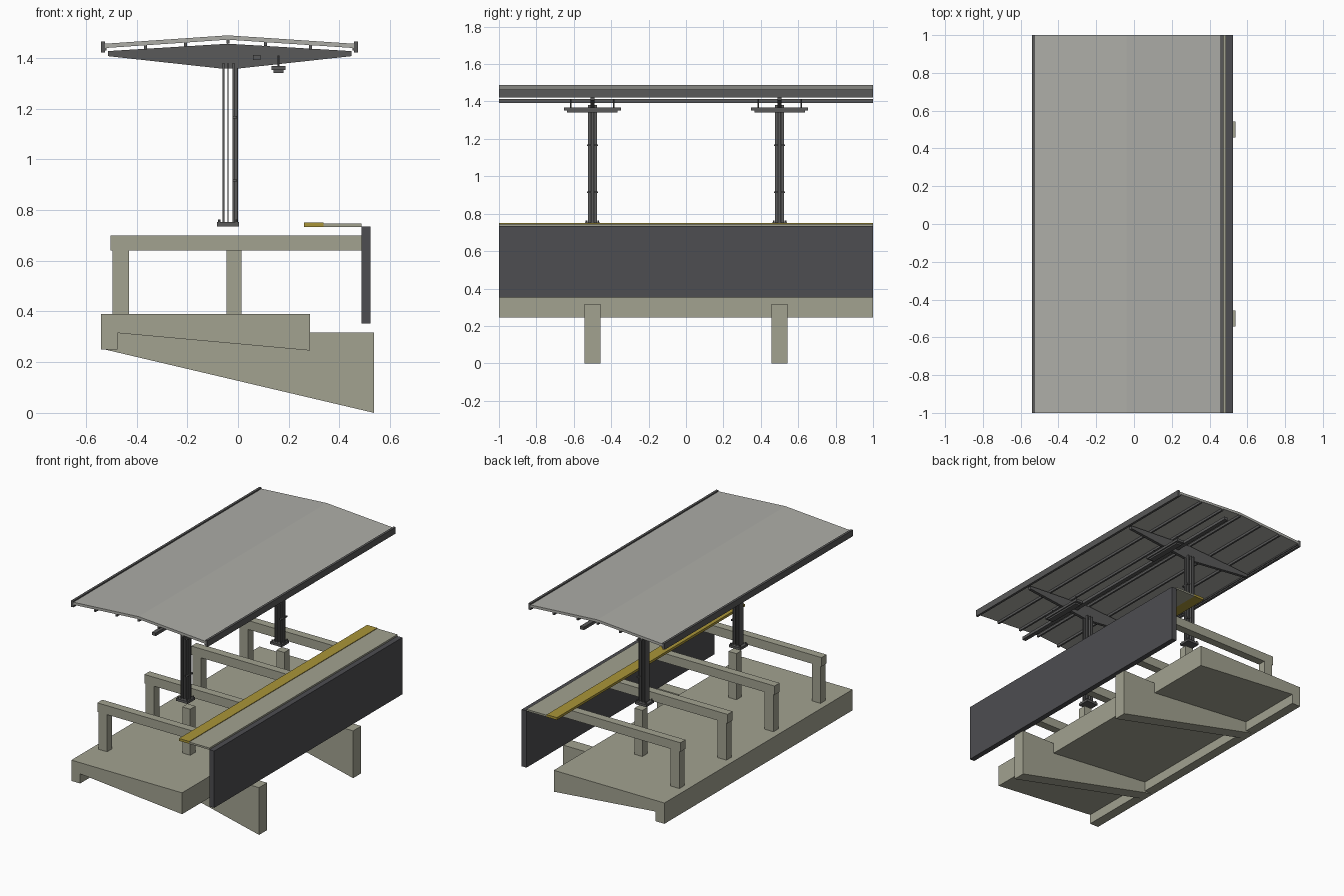
import bpy, bmesh

if "Cube" in bpy.data.objects:
    bpy.data.objects.remove(bpy.data.objects["Cube"])


def material(name, r, g, b):
    m = bpy.data.materials.new(name)
    m.diffuse_color = (r, g, b, 1)
    m.use_nodes = True
    m.node_tree.nodes["Principled BSDF"].inputs["Base Color"].default_value = m.diffuse_color
    return m


concrete = material("concrete", 0.36, 0.36, 0.28)
roofing = material("roofing", 0.42, 0.42, 0.39)
metal = material("dark_metal", 0.10, 0.10, 0.10)
wall = material("dark_wall", 0.075, 0.075, 0.082)
yellow = material("yellow_paint", 0.40, 0.30, 0.04)


def extrude(name, profile, y0, y1, mat):
    """Extrude an (x, z) profile along y."""
    bm = bmesh.new()
    face = bm.faces.new([bm.verts.new((x, y0, z)) for x, z in profile])
    out = bmesh.ops.extrude_face_region(bm, geom=[face])
    verts = [v for v in out["geom"] if isinstance(v, bmesh.types.BMVert)]
    bmesh.ops.translate(bm, verts=verts, vec=(0, y1 - y0, 0))
    bmesh.ops.recalc_face_normals(bm, faces=bm.faces)
    me = bpy.data.meshes.new(name)
    bm.to_mesh(me)
    bm.free()
    me.materials.append(mat)
    ob = bpy.data.objects.new(name, me)
    bpy.context.collection.objects.link(ob)
    return ob


def box(name, x0, x1, y0, y1, z0, z1, mat):
    return extrude(name, [(x0, z0), (x1, z0), (x1, z1), (x0, z1)], y0, y1, mat)


def rod(name, x, y, z0, z1, r, mat, sides=8):
    bpy.ops.mesh.primitive_cylinder_add(vertices=sides, radius=r, depth=z1 - z0,
                                        location=(x, y, (z0 + z1) / 2))
    ob = bpy.context.object
    ob.name = name
    ob.data.materials.append(mat)
    bpy.ops.object.shade_smooth_by_angle()


# Foundation slab with a lip at the back edge
extrude("foundation_slab", [(-0.54, 0.39), (0.284, 0.39), (0.284, 0.246),
                            (-0.475, 0.315), (-0.475, 0.25), (-0.54, 0.25)], -1, 1, concrete)

# Track-side wall and platform edge
box("edge_wall", 0.487, 0.523, -1, 1, 0.353, 0.735, wall)
box("edge_slab", 0.337, 0.487, -1, 1, 0.734, 0.746, concrete)
box("warning_strip", 0.261, 0.337, -1, 1, 0.734, 0.75, yellow)

# Portal frames carrying the platform
for y in (-0.75, -0.25, 0.25, 0.75):
    a, b = y - 0.027, y + 0.027
    box("frame_beam", -0.503, 0.487, a, b, 0.64, 0.70, concrete)
    box("frame_leg", -0.495, -0.43, a, b, 0.39, 0.64, concrete)

# Roof sheet, fascias, purlins and cable tray
extrude("roof_sheet", [(-0.525, 1.456), (-0.04, 1.489), (0.457, 1.456), (0.457, 1.439),
                       (-0.04, 1.472), (-0.525, 1.439)], -1, 1, roofing)
for x0, x1, lip in ((-0.541, -0.525, -0.519), (0.457, 0.473, 0.451)):
    box("roof_fascia", x0, x1, -1, 1, 1.421, 1.464, metal)
    box("fascia_lip", min(x1, lip), max(x0, lip), -1, 1, 1.43, 1.439, metal)
for x in (-0.365, -0.207, -0.04, 0.108, 0.286):
    top = 1.472 - 0.067 * abs(x + 0.04)
    box("purlin", x - 0.006, x + 0.006, -1, 1, top - 0.016, top, metal)
box("cable_tray", 0.06, 0.088, -1, 1, 1.392, 1.412, metal)

for c in (-0.5, 0.5):
    # Sloped foundation rib and post
    extrude("foundation_rib", [(-0.525, 0.25), (0.537, 0.0), (0.537, 0.318), (-0.475, 0.318)],
            c - 0.043, c + 0.043, concrete)
    box("canopy_post", -0.045, 0.014, c - 0.028, c + 0.028, 0.39, 0.70, concrete)

    # Base plate with bolts
    box("base_plate", -0.083, 0.003, c - 0.04, c + 0.04, 0.736, 0.752, metal)
    for bx in (-0.074, -0.006):
        for by in (c - 0.031, c + 0.031):
            rod("base_bolt", bx, by, 0.752, 0.763, 0.005, metal, 6)

    # Column plates, drain pipe and clamps
    for x0, x1 in ((-0.061, -0.053), (-0.042, -0.037), (-0.021, -0.014)):
        box("column_plate", x0, x1, c - 0.024, c + 0.024, 0.752, 1.38, metal)
    rod("drain_pipe", -0.009, c, 0.752, 1.40, 0.009, metal, 12)
    for z in (0.916, 1.166):
        box("pipe_clamp", -0.022, -0.004, c - 0.03, c + 0.03, z - 0.004, z + 0.004, metal)

    # Tapered roof bracket
    extrude("roof_bracket", [(-0.513, 1.407), (-0.065, 1.358), (0.0, 1.358), (0.447, 1.407),
                             (0.447, 1.427), (-0.04, 1.456), (-0.513, 1.427)],
            c - 0.01, c + 0.01, metal)

    # Hanging lamp
    box("lamp_housing", 0.132, 0.188, c - 0.153, c + 0.153, 1.352, 1.369, metal)
    box("lamp_diffuser", 0.14, 0.18, c - 0.135, c + 0.135, 1.341, 1.352, metal)
    for dy in (-0.115, 0.115):
        rod("lamp_hanger", 0.16, c + dy, 1.369, 1.41, 0.004, metal)
